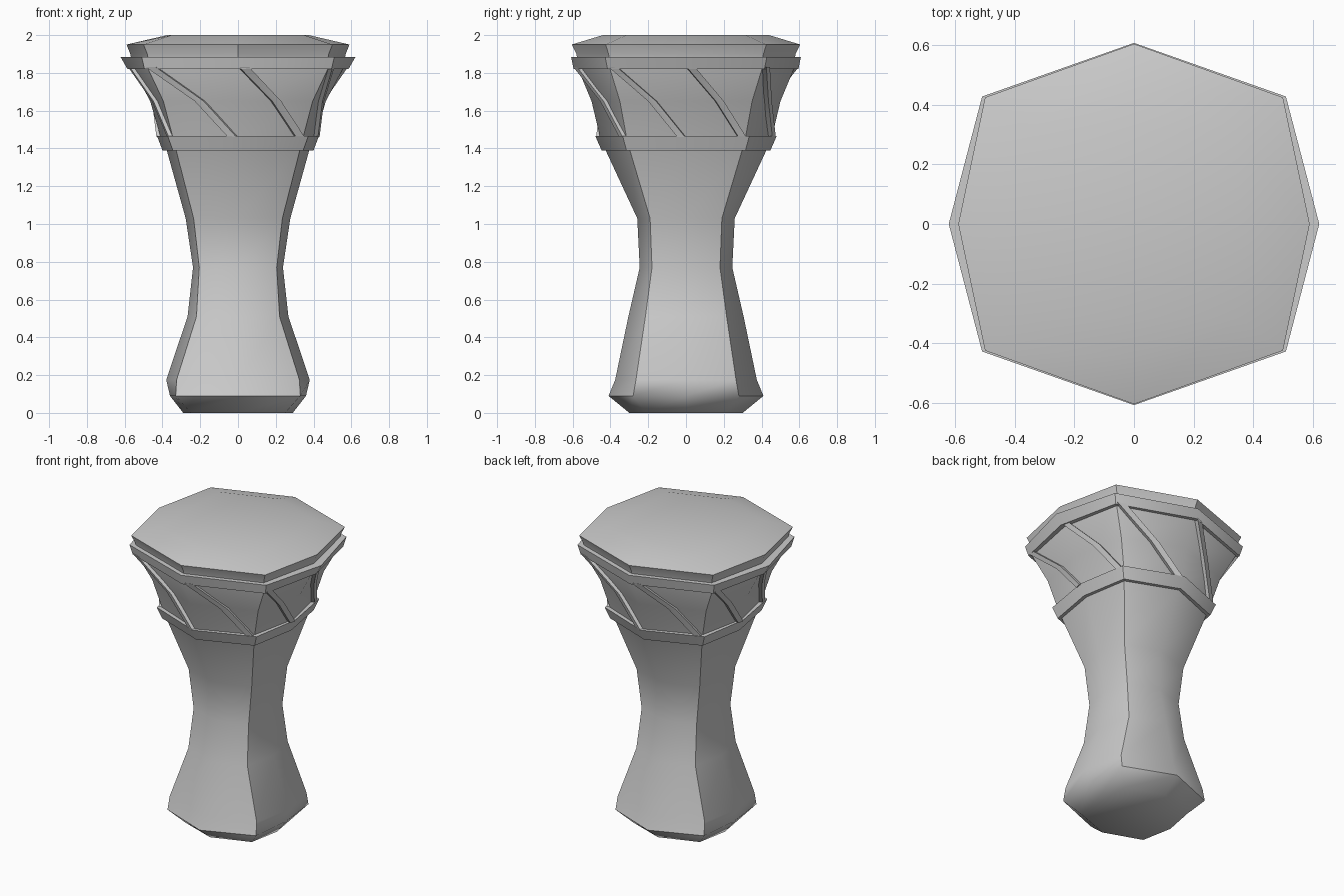
import bpy, bmesh, math
from mathutils import Vector

if "Cube" in bpy.data.objects:
    bpy.data.objects.remove(bpy.data.objects["Cube"])


# Eight-sided ring: a = half width on x, b = half depth on y, (dx, dy) = diagonal corner
def ring(z, a, b, dx, dy):
    pts = [(a, 0), (dx, dy), (0, b), (-dx, dy), (-a, 0), (-dx, -dy), (0, -b), (dx, -dy)]
    return [Vector((x, y, z)) for x, y in pts]


def finish(name, bm, angle):
    bmesh.ops.recalc_face_normals(bm, faces=bm.faces)
    me = bpy.data.meshes.new(name)
    bm.to_mesh(me)
    bm.free()
    ob = bpy.data.objects.new(name, me)
    bpy.context.collection.objects.link(ob)
    bpy.ops.object.select_all(action='DESELECT')
    ob.select_set(True)
    bpy.context.view_layer.objects.active = ob
    bpy.ops.object.shade_smooth_by_angle(angle=math.radians(angle))
    return ob


def loft(name, rings, angle, closed=False):
    bm = bmesh.new()
    loops = [[bm.verts.new(p) for p in r] for r in rings]
    pairs = list(zip(loops, loops[1:]))
    if closed:
        pairs.append((loops[-1], loops[0]))
    else:
        bm.faces.new(loops[0])
        bm.faces.new(loops[-1])
    for lo, hi in pairs:
        n = len(lo)
        for i in range(n):
            j = (i + 1) % n
            bm.faces.new((lo[i], lo[j], hi[j], hi[i]))
    return finish(name, bm, angle)


# Bowl rings shared by the body and the straps
bowl = [ring(1.46, .41, .455, .345, .315),
        ring(1.65, .465, .50, .395, .35),
        ring(1.83, .56, .575, .48, .405)]

# Goblet body: foot, waist and bowl
loft("drum_body", [
    ring(0.0, .29, .30, .25, .21),
    ring(.09, .36, .41, .33, .28),
    ring(.175, .38, .375, .325, .265),
    ring(.51, .267, .305, .22, .215),
    ring(.77, .238, .245, .205, .18),
    ring(1.03, .277, .258, .235, .19),
    ring(1.40, .38, .43, .33, .30),
    *bowl,
    ring(1.87, .57, .58, .48, .405)], 50)

# Lower band
loft("lower_band", [
    ring(1.39, .40, .447, .345, .315),
    ring(1.465, .428, .48, .372, .335),
    ring(1.465, .37, .42, .31, .28),
    ring(1.39, .36, .40, .30, .27)], 50, True)

# Upper rim band
loft("upper_band", [
    ring(1.82, .585, .595, .495, .415),
    ring(1.885, .622, .608, .51, .428),
    ring(1.885, .53, .53, .44, .37),
    ring(1.82, .51, .52, .42, .36)], 50, True)

# Drum head with sloped border
loft("drum_head", [
    ring(1.87, .565, .575, .475, .405),
    ring(1.90, .57, .58, .48, .41),
    ring(1.95, .59, .605, .50, .425),
    ring(2.0, .375, .44, .35, .315)], 30)

# Diagonal straps, one across each side of the bowl
for k in range(8):
    bm = bmesh.new()
    sections = []
    for r, (lo, hi) in zip(bowl, ((.87, 1.0), (.44, .56), (0.0, .11))):
        p, q = r[k], r[(k + 1) % 8]
        t = (q - p).normalized()
        out = Vector((t.y, -t.x, 0))
        l, h = p.lerp(q, lo), p.lerp(q, hi)
        sections.append([bm.verts.new(v) for v in
                         (l - out * .02, h - out * .02, h + out * .022, l + out * .022)])
    for s0, s1 in zip(sections, sections[1:]):
        for i in range(4):
            j = (i + 1) % 4
            bm.faces.new((s0[i], s0[j], s1[j], s1[i]))
    bm.faces.new(sections[0])
    bm.faces.new(sections[-1])
    finish(f"strap_{k + 1}", bm, 30)
